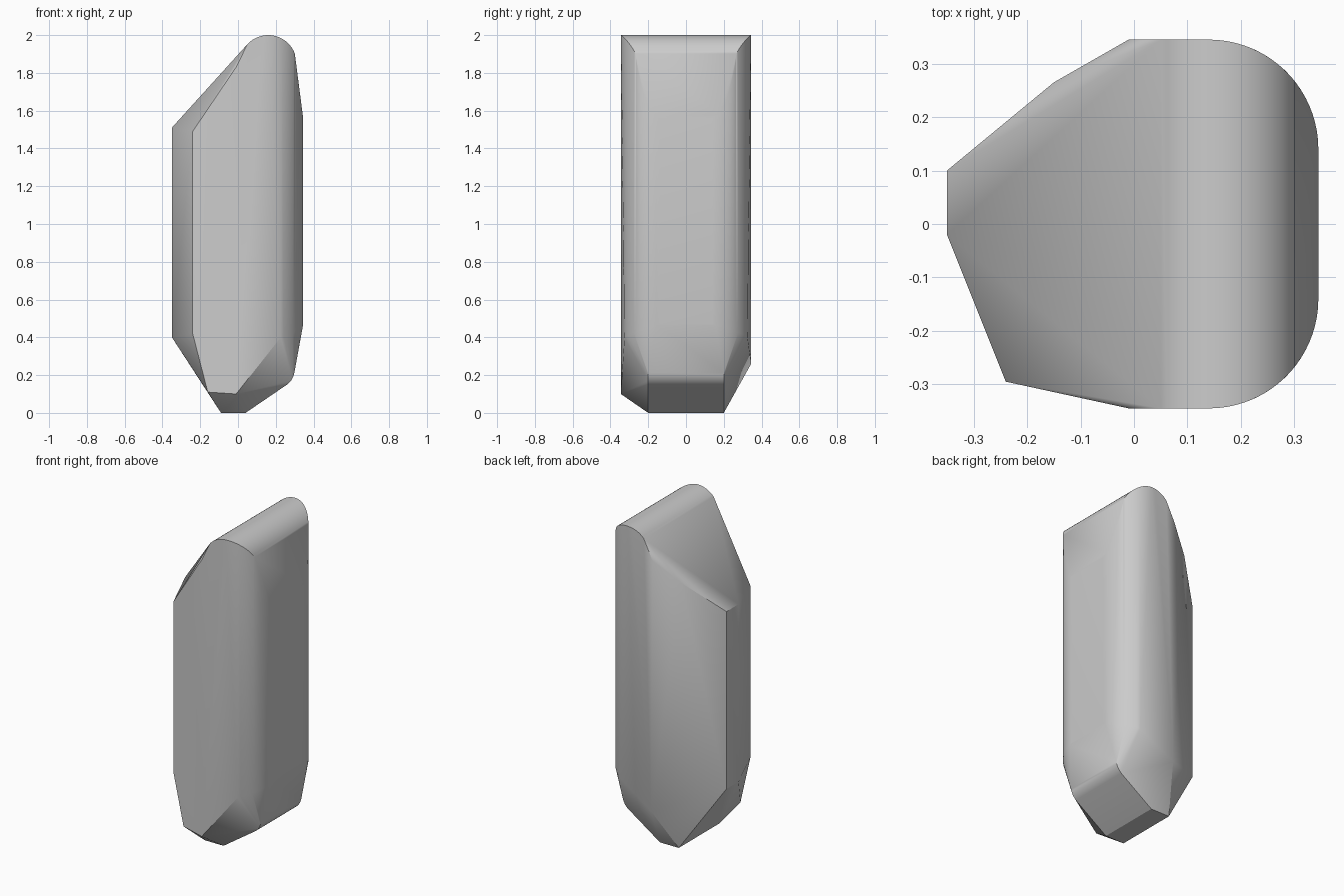
import bpy, bmesh, math

cube = bpy.data.objects.get("Cube")
if cube:
    bpy.data.objects.remove(cube, do_unlink=True)

HALF = 0.345          # half depth
R = 0.205             # radius of the rounded vertical corners
CX = HALF - R         # centre of those corners in x and in |y|


def outline(x):
    """Half depth of the plan at x, with rounded corners on the +x side."""
    if x <= CX:
        return HALF
    return CX + math.sqrt(max(0.0, R * R - (x - CX) ** 2))


points = []


def both(x, y, z):
    points.extend([(x, -y, z), (x, y, z)])


# Narrow flat on the -x side
for z in (0.40, 1.51):
    points.extend([(-0.35, -0.02, z), (-0.35, 0.10, z)])

# Front left and back left corners
points.extend([(-0.24, -0.295, 0.42), (-0.24, -0.295, 1.49),
               (-0.16, -0.31, 0.11), (-0.15, 0.265, 1.70)])

# Rounded ridge along the top
STEPS = 20
for i in range(STEPS + 1):
    a = math.radians(20 + 117 * i / STEPS)
    x = 0.16 + 0.15 * math.cos(a)
    both(x, outline(x), 1.85 + 0.15 * math.sin(a))
both(-0.01, HALF, 1.83)

# Rounded corner columns, upper and lower ends
STEPS = 14
for i in range(STEPS + 1):
    a = math.radians(65 * i / STEPS)
    x, y = CX + R * math.cos(a), CX + R * math.sin(a)
    both(x, y, 0.47 - 0.07 * i / STEPS)
    if x > 0.301:
        both(x, y, 1.56 + (HALF - x) * 7.4)

# Underside: foot, keel corners and the rounded lower lip
both(-0.09, 0.20, 0)
both(0.04, 0.20, 0)
points.extend([(-0.01, -HALF, 0.10), (0.0, HALF, 0.26)])
for i in range(7):
    a = math.radians(-60 + 50 * i / 6)
    both(0.20 + 0.10 * math.cos(a), 0.20, 0.23 + 0.10 * math.sin(a))

# Wrap the points in one convex body
bm = bmesh.new()
for p in points:
    bm.verts.new(p)
hull = bmesh.ops.convex_hull(bm, input=bm.verts[:])
loose = {v for v in hull["geom_interior"] + hull["geom_unused"]
         if isinstance(v, bmesh.types.BMVert) and v.is_valid}
bmesh.ops.delete(bm, geom=list(loose), context="VERTS")
bmesh.ops.remove_doubles(bm, verts=bm.verts[:], dist=0.001)
bmesh.ops.dissolve_limit(bm, angle_limit=math.radians(0.5),
                         verts=bm.verts[:], edges=bm.edges[:])
bmesh.ops.recalc_face_normals(bm, faces=bm.faces[:])

mesh = bpy.data.meshes.new("faceted_stone")
bm.to_mesh(mesh)
bm.free()
stone = bpy.data.objects.new("faceted_stone", mesh)
bpy.context.collection.objects.link(stone)

# Plain grey
grey = bpy.data.materials.new("stone_grey")
grey.use_nodes = True
colour = (0.6, 0.6, 0.6, 1)
grey.diffuse_color = colour
grey.node_tree.nodes["Principled BSDF"].inputs["Base Color"].default_value = colour
mesh.materials.append(grey)

# Smooth the curves, keep the facets crisp
bpy.ops.object.select_all(action="DESELECT")
stone.select_set(True)
bpy.context.view_layer.objects.active = stone
bpy.ops.object.shade_smooth_by_angle(angle=math.radians(30))
